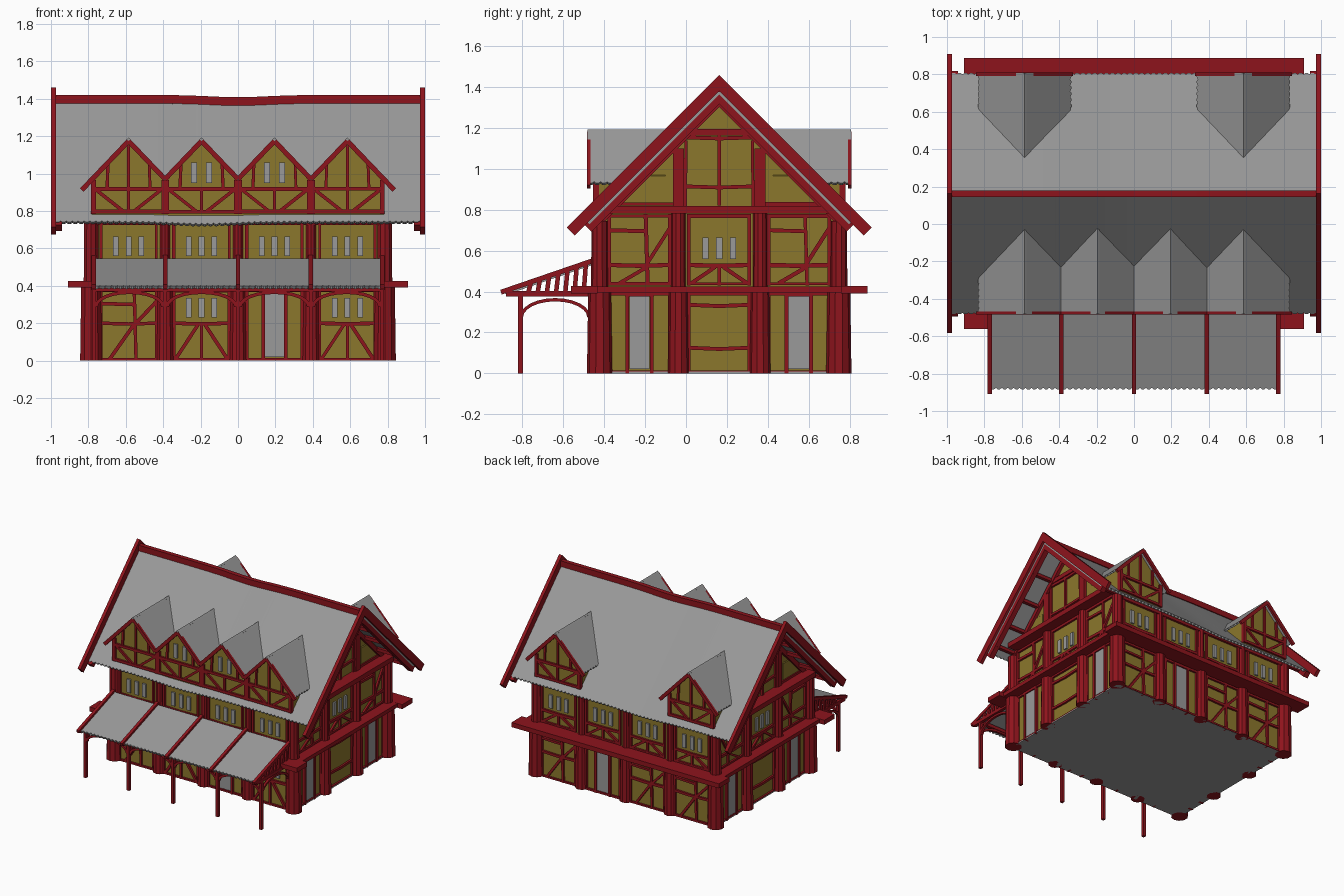
import bpy, bmesh, math, random
from mathutils import Vector as V

if "Cube" in bpy.data.objects:
    bpy.data.objects.remove(bpy.data.objects["Cube"])

random.seed(4)
YC = 0.1625                      # y of the main ridge
parts = {}


def material(name, col):
    m = bpy.data.materials.new(name)
    m.diffuse_color = (*col, 1)
    m.use_nodes = True
    m.node_tree.nodes["Principled BSDF"].inputs["Base Color"].default_value = m.diffuse_color
    return m


RED = material("red_timber", (0.27, 0.007, 0.012))
OCHRE = material("ochre_plaster", (0.26, 0.185, 0.025))
GREY = material("grey_slate", (0.32, 0.32, 0.32))


def loft(name, mat, rings):
    """Skin a list of equal-length rings into the named part, with end caps."""
    b = parts.setdefault(name, (bmesh.new(), mat))[0]
    rs = [[b.verts.new(p) for p in r] for r in rings]
    k = len(rs[0])
    for r, q in zip(rs, rs[1:]):
        for i in range(k):
            b.faces.new((r[i], r[(i + 1) % k], q[(i + 1) % k], q[i]))
    b.faces.new(rs[0])
    b.faces.new(rs[-1][::-1])


def sweep(name, mat, pts, w, d, n):
    """Rectangular timber along a path: w across, d deep along n."""
    pts, n = [V(p) for p in pts], V(n)
    L, rings = len(pts) - 1, []
    for i, p in enumerate(pts):
        j, k = max(i, 1), min(i, L - 1)
        a = (pts[j] - pts[j - 1]).normalized()
        t = (a + (pts[k + 1] - pts[k]).normalized()).normalized()
        s = t.cross(n).normalized() * w / 2 / t.dot(a)
        m = n * d / 2
        rings.append([p + s + m, p + s - m, p - s - m, p - s + m])
    loft(name, mat, rings)


def post(name, x, y, z0, z1, r0, r1, n=10):
    loft(name, RED, [[(x + r * math.cos(2 * math.pi * (i + .5) / n), y + r * math.sin(2 * math.pi * (i + .5) / n), z)
                      for i in range(n)] for z, r in ((z0, r0), (z1, r1))])


def sag(x):
    return 0.012 * math.exp(-(x / 0.22) ** 2)


def tiles(name, a0, a1, b0, b1, t, dip=0, tooth=.01):
    """Roof slab from top edge a0-a1 to a scalloped lower edge b0-b1."""
    a0, a1, b0, b1 = map(V, (a0, a1, b0, b1))
    nrm = (a1 - a0).cross(b0 - a0).normalized()
    nrm = nrm if nrm.z > 0 else -nrm
    n = max(4, round((b1 - b0).length / 0.0105))
    rings = []
    for i in range(n + 1):
        a, b = a0.lerp(a1, i / n), b0.lerp(b1, i / n)
        b -= (b - a).normalized() * (tooth if i % 3 == 0 else 0)
        if dip:
            a.z -= dip * sag(a.x)
            b.z -= dip * sag(b.x + 0.18)
        rings.append([a, b, b - nrm * t, a - nrm * t])
    loft(name, GREY, rings)


# Wall frames: name -> (origin, horizontal axis, outward normal)
WALLS = {"front": (V((0, -.4275, 0)), V((1, 0, 0)), V((0, -1, 0))),
         "back": (V((0, .7525, 0)), V((-1, 0, 0)), V((0, 1, 0))),
         "right": (V((.775, YC, 0)), V((0, 1, 0)), V((1, 0, 0))),
         "left": (V((-.775, YC, 0)), V((0, 1, 0)), V((-1, 0, 0)))}


def strip(wall, pts, w=.02, d=.03, mat=RED, kind="timbers", out=0):
    o, u, n = WALLS[wall]
    w *= random.uniform(.9, 1.1) if kind == "timbers" else 1
    sweep(f"{wall}_{kind}", mat, [o + u * a + V((0, 0, z)) + n * out for a, z in pts], w, d, n)


def windows(wall, u, z0, z1, offs=(-.068, 0, .068), out=0):
    for o in offs:
        strip(wall, [(u + o, z0), (u + o, z1)], .03, .026, GREY, "windows", out)


def bay(wall, u, z0, z1, kind, h=.148):
    """One timber-framed bay."""
    zr = z0 + (.2 if z0 < .1 else .1)
    for s in (-1, 1):
        strip(wall, [(u + s * h, z0), (u + s * h, z1)], .016)
    strip(wall, [(u - h, z1 - .01), (u + h, z1 - .01)], .018)
    strip(wall, [(u - h, z0 + .008), (u + h, z0 + .008)], .014)
    if kind == "door":
        strip(wall, [(u, z0 + .02), (u, z1 - .02)], .1, .022, GREY, "doors")
        for s in (-1, 1):
            strip(wall, [(u + s * .06, z0), (u + s * .06, z1 - .01)], .018, .04)
        strip(wall, [(u - .07, z1 - .015), (u + .07, z1 - .015)], .02, .04)
    elif kind == "rails":
        for z in (z0 + .125, z1 - .065):
            strip(wall, [(u - h, z), (u, z - .006), (u + h, z)])
    else:
        strip(wall, [(u - h, zr), (u, zr - .004), (u + h, zr)])
        if kind == "win":
            windows(wall, u, zr + .03, min(zr + .135, z1 - .03))
            strip(wall, [(u, z0), (u, zr)], .016)
            for s in (-1, 1):
                strip(wall, [(u + s * (h - .01), z0 + .01), (u + s * .02, zr - .01)], .018)
        else:
            strip(wall, [(u + .04, z0), (u + .03, z1)], .018)
            strip(wall, [(u - .1, z0 + .01), (u + .02, zr - .02), (u + h, z1 - .07)], .018)
            strip(wall, [(u - h, z1 - .08), (u + .03, z1 - .085)], .018)


# Plastered body with gables, and floor slab
prof = [(-.59, .003), (.59, .003), (.59, .765), (0, 1.355), (-.59, .765)]
for xs in ((-.775, -.3), (.3, .775)):
    loft("plaster_body", OCHRE, [[(x, YC + y, z) for y, z in prof] for x in xs])
sweep("plaster_body", OCHRE, [(-.3, YC, .375), (.3, YC, .375)], 1.18, .744, (0, 0, 1))
sweep("floor_slab", GREY, [(-.79, YC, .004), (.79, YC, .004)], 1.2, .008, (0, 0, 1))

# Round posts: outer line of the house, two storeys
for y in (-.585, .585):
    for x in (-.785, -.39, 0, .39, .785):
        big = abs(x) > .7
        post("ground_posts", x, YC + y, 0, .4, .062 if big else .05, .056 if big else .044)
        post("upper_posts", x, YC + y, .4, .745, .042 if big else .03, .04 if big else .028)
for x in (-.785, .785):
    for y in (-.2, .2):
        post("ground_posts", x, YC + y, 0, .4, .052, .046)
        post("upper_posts", x, YC + y, .4, .79, .036, .034)

# Ledge between the storeys, gable beams and eaves beams
for s in (-1, 1):
    sweep("storey_ledge", RED, [(-.91, YC + s * .66, .408), (.91, YC + s * .66, .408)], .13, .036, (0, 0, 1))
    sweep("storey_ledge", RED, [(s * .82, YC - .72, .41), (s * .82, YC + .72, .41)], .1, .03, (0, 0, 1))
    sweep("gable_beam", RED, [(s * .81, YC - .545, .8), (s * .81, YC + .545, .8)], .12, .038, (0, 0, 1))
    sweep("eaves_beam", RED, [(-.8, YC + s * .585, .738), (.8, YC + s * .585, .738)], .045, .024, (0, 0, 1))

# Framed bays on all walls (the back wall axis runs towards -x)
XS = (-.585, -.195, .195, .585)
for wall, ground in (("front", ("cross", "win", "door", "win")), ("back", ("cross", "door", "cross", "cross"))):
    for u, k in zip(XS, ground):
        bay(wall, u, 0, .385, k)
        bay(wall, u, .43, .745, "win")
for wall in ("right", "left"):
    for u, k, k2 in ((-.39, "door", "cross"), (0, "rails", "win"), (.39, "door", "cross")):
        bay(wall, u, 0, .4, k)
        bay(wall, u, .43, .78, k2)
    # gable framing
    strip(wall, [(-.6, .725), (0, 1.325), (.6, .725)], .035, .05)
    strip(wall, [(-.15, 1.18), (.15, 1.18)], .035, .04)
    strip(wall, [(0, .82), (0, 1.17)], .018)
    for z in (.915, 1.155):
        strip(wall, [(-.18, z), (0, z - .006), (.18, z)], .018)
    for s in (-1, 1):
        strip(wall, [(s * .2, .8), (s * .2, 1.1)], .05, .05)
        strip(wall, [(s * .165, .8), (s * .163, 1.14)], .016)
        strip(wall, [(s * .22, .828), (s * .49, .828)], .018)

# Main roof, ridge beam, bargeboards and purlins
for s in (-1, 1):
    tiles("main_roof", (-.98, YC, 1.385), (.98, YC, 1.385), (-.98, YC + s * .645, .74), (.98, YC + s * .645, .74), .015, 1)
    sweep("bargeboards", RED, [(s * .986, YC - .726, .694), (s * .986, YC, 1.42), (s * .986, YC + .726, .694)],
          .056, .026, (1, 0, 0))
    sweep("gable_rafters", RED, [(s * .96, YC - .64, .709), (s * .96, YC, 1.349), (s * .96, YC + .64, .709)],
          .045, .04, (1, 0, 0))
    for d in (0, -.15, .15, -.3, .3, -.45, .45, -.57, .57):
        z = 1.342 - abs(d)
        sweep("purlins", RED, [(s * .76, YC + d, z), (s * .975, YC + d, z)], .025, .025, (0, 0, 1))
sweep("ridge_beam", RED, [(-.985, YC, 1.398)] + [(x / 12, YC, 1.398 - sag(x / 12)) for x in range(-11, 12)]
      + [(.985, YC, 1.398)], .035, .045, (0, 0, 1))


def dormer(wall, xc, hl, hr, lit):
    """Gabled dormer; hl and hr are the roof reaches to each side."""
    front = wall == "front"
    Y = (lambda y: y) if front else (lambda y: 2 * YC - y)
    k, u, o = 1.05, xc if front else -xc, .0125
    shape = [(-.195, .775), (.195, .775), (.195, .965), (0, 1.17), (-.195, .965)]
    loft("dormer_walls", OCHRE, [[(xc + a, Y(y), z) for a, z in shape] for y in (-.44, -.1)])
    for s, h in ((-1, hl), (1, hr)):
        ze = 1.193 - k * h
        tiles("dormer_roofs", (xc, Y(-.482), 1.193), (xc, Y(-.025), 1.193), (xc + s * h, Y(-.482), ze),
              (xc + s * h, Y(YC - (1.375 - ze)), ze), .014, 0, .01 if h > .2 else 0)
        sweep("dormer_bargeboards", RED, [(xc, Y(-.476), 1.174), (xc + s * h, Y(-.476), ze - .018)], .026, .018, (0, 1, 0))
        # framing
        strip(wall, [(u + s * .187, .785), (u + s * .187, .965)], .026, .03, out=o)
        strip(wall, [(u + s * .115, .92), (u + s * .11, 1.06)], .016, .026, out=o)
        strip(wall, [(u + s * .17, .91), (u + s * .03, .8)], .018, .026, out=o)
    strip(wall, [(u, .79), (u, .915)], .016, .026, out=o)
    for z in (.797, .918):
        strip(wall, [(u - .195, z), (u + .195, z)], .02, .03, out=o)
    if lit:
        windows(wall, u, .95, 1.06, (-.04, .04), o)
    else:
        strip(wall, [(u, .92), (u, 1.15)], .016, .026, out=o)


for x in XS:
    outer = abs(x) > .4
    dormer("front", x, .25 if x < -.4 else .195, .25 if x > .4 else .195, not outer)
    if outer:
        dormer("back", x, .25, .25, False)

# Porch: tiled lean-to, rafters, posts, arched braces, end balusters
PX = (-.77, -.39, 0, .39, .77)
for a, b in zip(PX, PX[1:]):
    tiles("porch_roof", (a, -.46, .545), (b, -.46, .545), (a, -.885, .398), (b, -.885, .398), .015)
    c, h = (a + b) / 2, (b - a) / 2 - .012
    sweep("porch_arches", RED, [(c - h * math.cos(t * math.pi / 12), -.81, .29 + .075 * math.sin(t * math.pi / 12))
                                for t in range(13)], .018, .018, (0, 1, 0))
for x in PX:
    sweep("porch_rafters", RED, [(x, -.45, .553), (x, -.905, .397)], .024, .024, (1, 0, 0))
    sweep("porch_posts", RED, [(x, -.81, 0), (x, -.81, .385)], .022, .024, (0, 1, 0))
    sweep("porch_ties", RED, [(x, -.45, .39), (x, -.88, .39)], .026, .024, (1, 0, 0))
    sweep("porch_arches", RED, [(x, -.64 - .165 * math.cos(t * math.pi / 12), .275 + .085 * math.sin(t * math.pi / 12))
                                for t in range(13)], .016, .018, (1, 0, 0))
for x in (PX[0], PX[-1]):
    for i in range(7):
        y = -.5 - i * .045
        sweep("porch_balusters", RED, [(x, y, .4), (x, y + .01, .545 + (y + .46) * .34)], .022, .016, (1, 0, 0))
sweep("porch_front_beam", RED, [(-.78, -.81, .382), (.78, -.81, .382)], .026, .026, (0, 0, 1))

# Turn the collected geometry into objects
for name, (b, mat) in parts.items():
    bmesh.ops.recalc_face_normals(b, faces=b.faces[:])
    me = bpy.data.meshes.new(name)
    b.to_mesh(me)
    b.free()
    me.materials.append(mat)
    bpy.context.collection.objects.link(bpy.data.objects.new(name, me))
